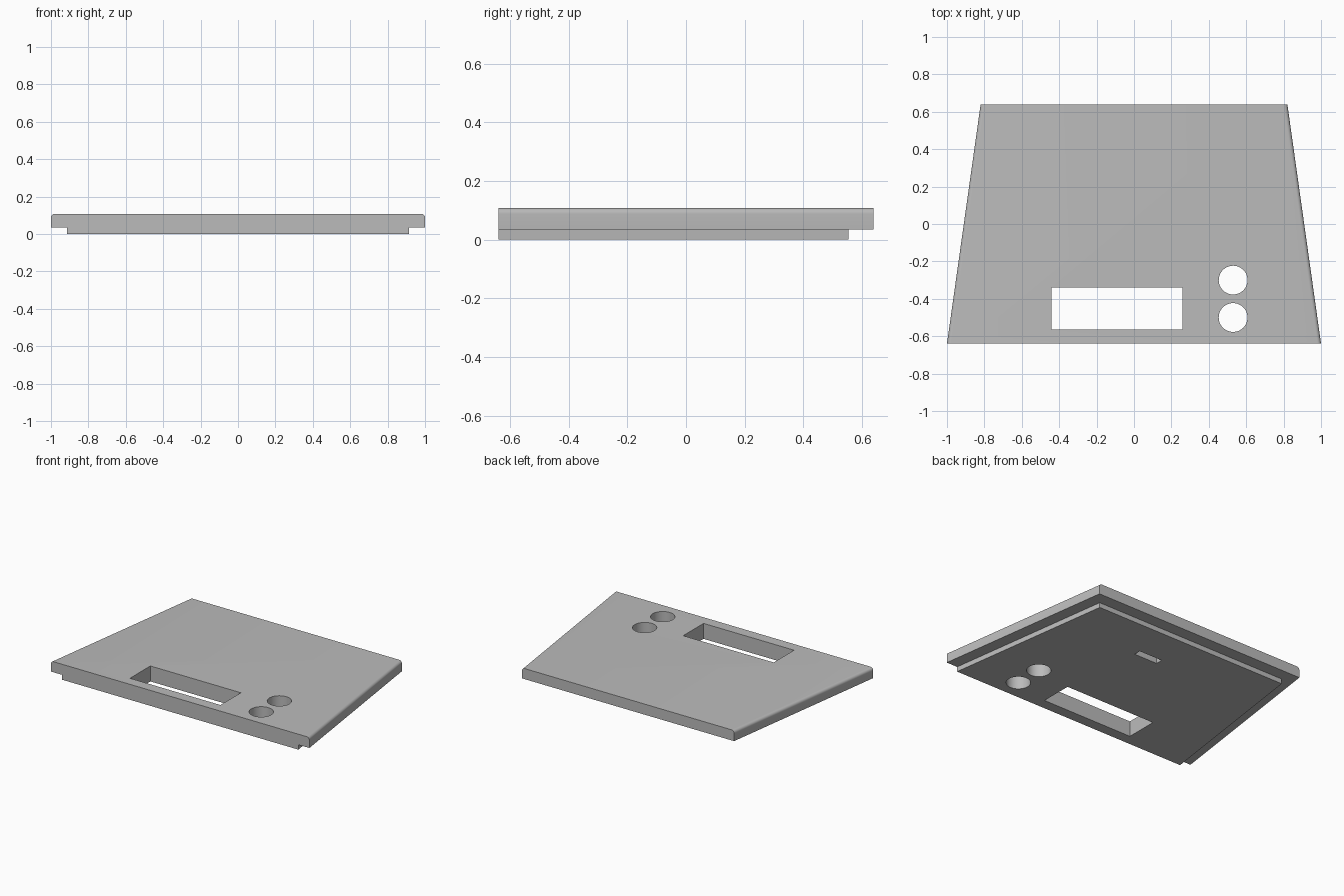
import bpy, bmesh, math

cube = bpy.data.objects.get("Cube")
if cube:
    bpy.data.objects.remove(cube, do_unlink=True)

grey = bpy.data.materials.new("plain grey")
grey.use_nodes = True
COLOUR = (0.5, 0.5, 0.5, 1)
grey.diffuse_color = COLOUR
grey.node_tree.nodes["Principled BSDF"].inputs["Base Color"].default_value = COLOUR

FRONT = -0.64
TOP, STEP = 0.108, 0.034


def prism(name, outline, z0, z1, round_sides=0):
    """Extrude a plan outline from z0 to z1, rounding the upper side edges."""
    bm = bmesh.new()
    base = bm.faces.new([bm.verts.new((x, y, z0)) for x, y in outline])
    upper = bmesh.ops.extrude_face_region(bm, geom=[base])["geom"]
    for v in upper:
        if isinstance(v, bmesh.types.BMVert):
            v.co.z = z1
    bmesh.ops.recalc_face_normals(bm, faces=bm.faces)
    if round_sides:
        sides = [e for e in bm.edges
                 if all(v.co.z > z1 - 0.001 for v in e.verts)
                 and abs(e.verts[0].co.y - e.verts[1].co.y) > 1]
        bmesh.ops.bevel(bm, geom=sides, offset=round_sides, segments=6,
                        profile=0.5, affect='EDGES')
    mesh = bpy.data.meshes.new(name)
    bm.to_mesh(mesh)
    bm.free()
    mesh.materials.append(grey)
    obj = bpy.data.objects.new(name, mesh)
    bpy.context.collection.objects.link(obj)
    return obj


def trapezoid(front_half, back_half, back):
    return [(-front_half, FRONT), (front_half, FRONT), (back_half, back), (-back_half, back)]


def rectangle(x0, x1, y0, y1):
    return [(x0, y0), (x1, y0), (x1, y1), (x0, y1)]


def circle(cx, cy, r, n=48):
    turns = [2 * math.pi * i / n for i in range(n)]
    return [(cx + r * math.cos(a), cy + r * math.sin(a)) for a in turns]


def boolean(target, other, operation):
    mod = target.modifiers.new(other.name, 'BOOLEAN')
    mod.operation = operation
    mod.solver = 'EXACT'
    mod.object = other
    bpy.context.view_layer.objects.active = target
    bpy.ops.object.modifier_apply(modifier=mod.name)
    bpy.data.objects.remove(other, do_unlink=True)


# Cover plate with a narrower locating step underneath
panel = prism("cover_panel", trapezoid(1, 0.82, 0.64), STEP, TOP, round_sides=0.02)
boolean(panel, prism("locating_step", trapezoid(0.915, 0.747, 0.555), 0, STEP + 0.02), 'UNION')

# Display window, two button holes and a blind slot in the underside
openings = [
    ("display_window", rectangle(-0.44, 0.26, -0.565, -0.34), 0.2),
    ("rear_button_hole", circle(0.53, -0.3, 0.077), 0.2),
    ("front_button_hole", circle(0.53, -0.5, 0.077), 0.2),
    ("underside_slot", rectangle(0.02, 0.2, 0.245, 0.295), 0.04),
]
for name, outline, height in openings:
    boolean(panel, prism(name, outline, -0.1, height), 'DIFFERENCE')

bpy.ops.object.select_all(action='DESELECT')
panel.select_set(True)
bpy.context.view_layer.objects.active = panel
bpy.ops.object.shade_smooth_by_angle(angle=math.radians(30))
